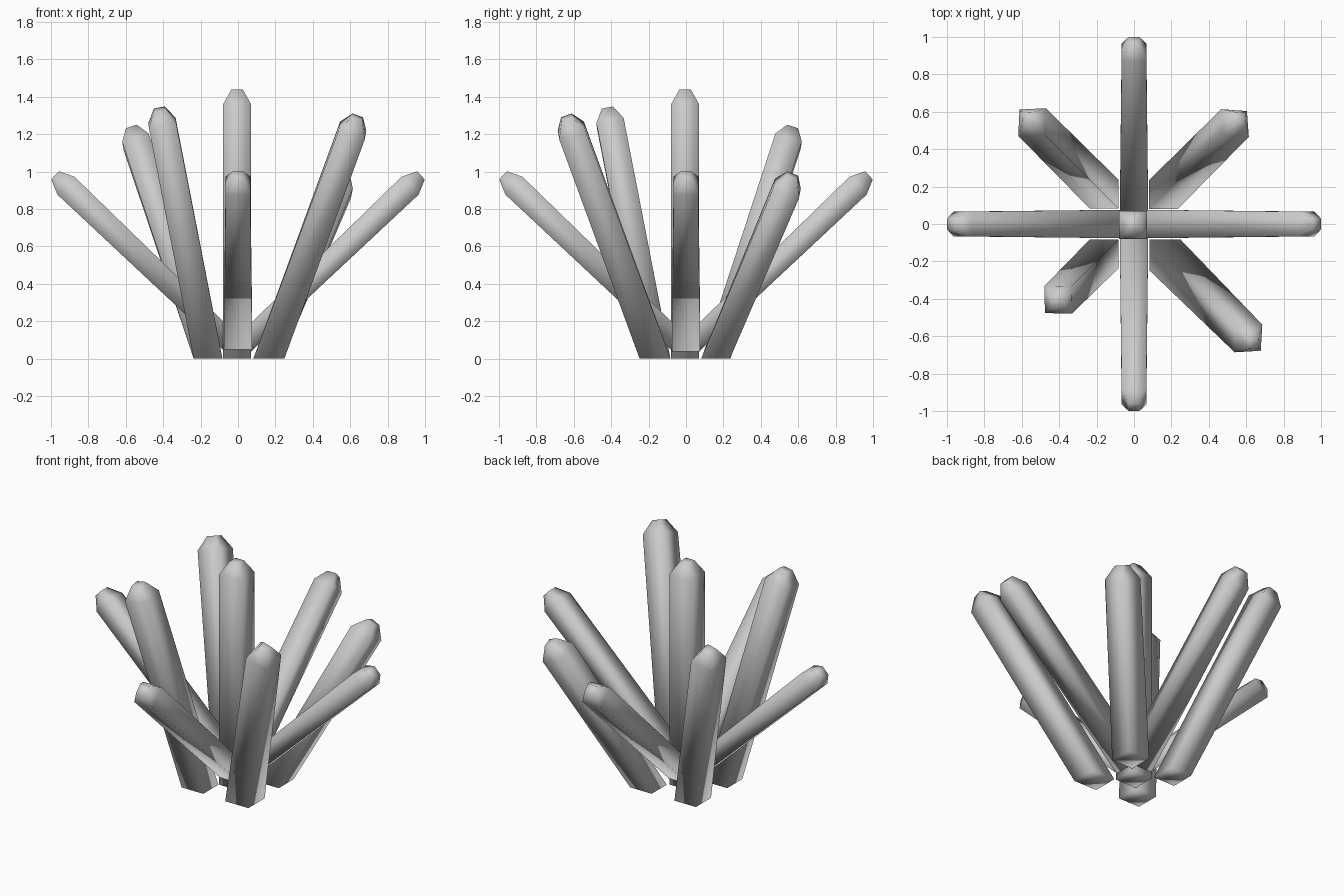
import bpy
import bmesh
from mathutils import Vector

cube = bpy.data.objects.get("Cube")
if cube:
    bpy.data.objects.remove(cube, do_unlink=True)

# Single stone-grey material
grey = bpy.data.materials.new("crystal_grey")
grey.use_nodes = True
colour = (0.6, 0.6, 0.6, 1.0)
grey.diffuse_color = colour
grey.node_tree.nodes["Principled BSDF"].inputs["Base Color"].default_value = colour

UP = Vector((0, 0, 1))
CORNERS = ((-1, -1), (1, -1), (1, 1), (-1, 1))
CAP_LENGTH, CAP_HALF = 0.08, 0.03


def shard(name, base, shoulder, normal, base_half, shoulder_half):
    """Four-sided crystal: base square facing normal, tilted shoulder, small blunt cap."""
    base, shoulder = Vector(base), Vector(shoulder)
    axis = (shoulder - base).normalized()
    u = Vector((0, 1, 0)) if abs(normal.x) > 0.5 else Vector((1, 0, 0))
    v = normal.cross(u)
    tilt = normal.rotation_difference(axis)
    tu, tv = tilt @ u, tilt @ v

    bm = bmesh.new()
    rings = []
    for centre, a, b, half in ((base, u, v, base_half),
                               (shoulder, tu, tv, shoulder_half),
                               (shoulder + axis * CAP_LENGTH, tu, tv, CAP_HALF)):
        rings.append([bm.verts.new(centre + (a * i + b * j) * half) for i, j in CORNERS])
    for low, high in zip(rings, rings[1:]):
        for i in range(4):
            k = (i + 1) % 4
            bm.faces.new((low[i], low[k], high[k], high[i]))
    bm.faces.new(rings[0][::-1])
    bm.faces.new(rings[-1])
    bmesh.ops.recalc_face_normals(bm, faces=bm.faces)
    for face in bm.faces:
        face.smooth = True

    mesh = bpy.data.meshes.new(name)
    bm.to_mesh(mesh)
    bm.free()
    mesh.materials.append(grey)
    bpy.context.collection.objects.link(bpy.data.objects.new(name, mesh))


# Upright central crystal
shard("centre_crystal", (-0.005, -0.005, 0), (-0.005, -0.005, 1.36), UP, 0.075, 0.075)

# Four low crystals growing out of the sides of the central one
for side, x, y in (("left", 1, 0), ("right", -1, 0), ("front", 0, -1), ("back", 0, 1)):
    out = Vector((x, y, 0))
    shard(side + "_low_crystal", out * 0.07 + UP * 0.115, out * 0.92 + UP * 0.925,
          out, 0.076, 0.066)

# Four tall diagonal crystals: direction, base offset, base half width, lean, height
for side, x, y, foot, half, lean, height in (
        ("front_left", 1, -1, 0.165, 0.083, 0.612, 1.22),
        ("front_right", -1, -1, 0.16, 0.077, 0.405, 1.26),
        ("back_right", -1, 1, 0.16, 0.077, 0.545, 1.16),
        ("back_left", 1, 1, 0.158, 0.077, 0.54, 0.91)):
    shard(side + "_tall_crystal", (x * foot, y * foot, 0), (x * lean, y * lean, height),
          UP, half, 0.074)
